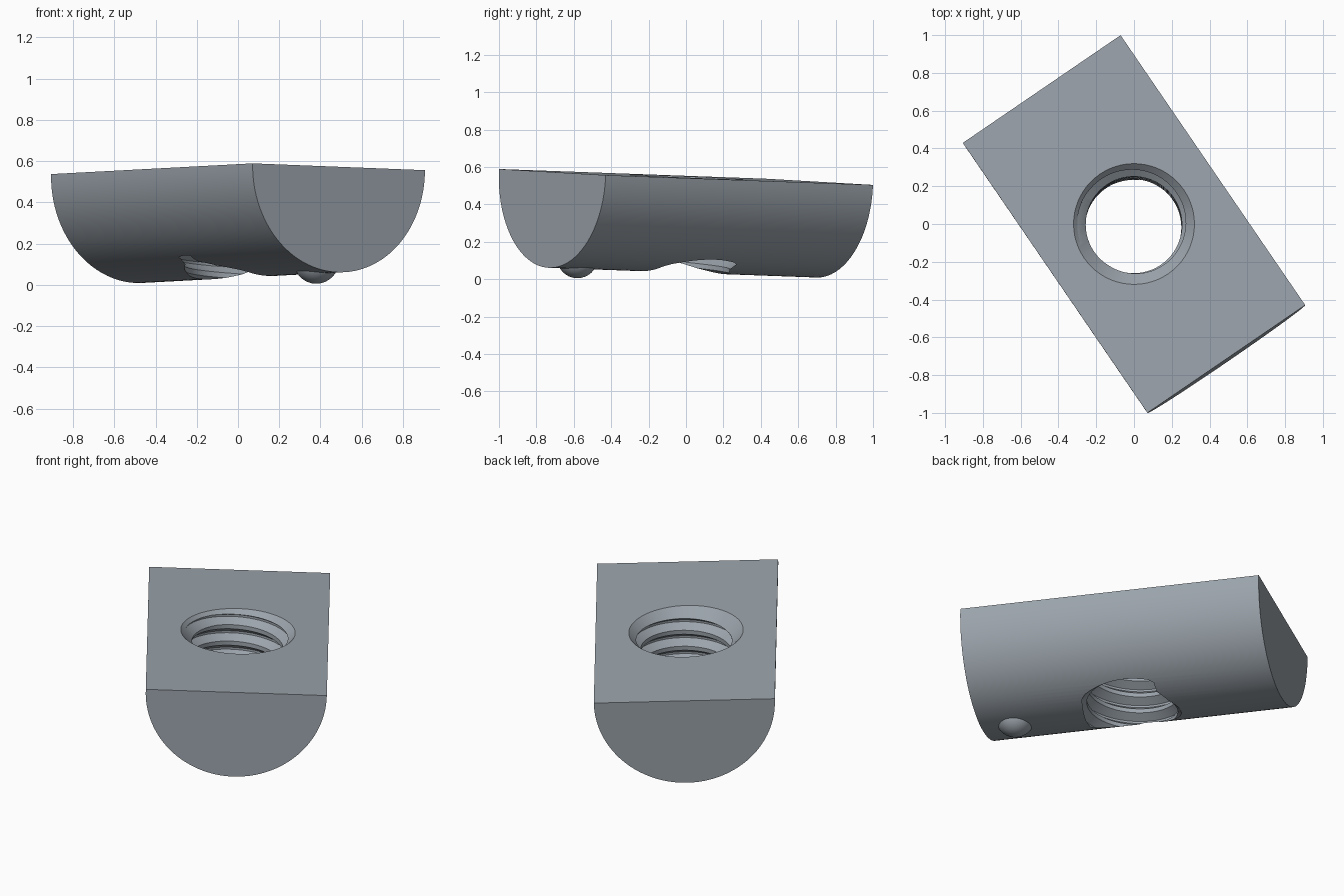
import bpy, bmesh, math
from mathutils import Matrix, Vector

if "Cube" in bpy.data.objects:
    bpy.data.objects.remove(bpy.data.objects["Cube"])

HALF_W, HALF_L, RADIUS, DROP = 0.506, 0.866, 0.506, 0.006
PITCH, CREST, ROOT, SEG = 0.1, 0.255, 0.30, 64

steel = bpy.data.materials.new("steel grey")
steel.diffuse_color = (0.33, 0.37, 0.41, 1)
steel.use_nodes = True
steel.node_tree.nodes["Principled BSDF"].inputs["Base Color"].default_value = steel.diffuse_color

# Tilted frame of the nut: across, along, up
across = Vector((0.835, 0.57, -0.033)).normalized()
along = Vector((-0.975, 1.43, -0.052))
along = (along - across * along.dot(across)).normalized()
up = across.cross(along)
FRAME = Matrix((across, along, up)).transposed().to_4x4()
FRAME.translation = (0, 0, 0.547)


def make(name, bm):
    bmesh.ops.recalc_face_normals(bm, faces=bm.faces)
    mesh = bpy.data.meshes.new(name)
    bm.to_mesh(mesh)
    bm.free()
    mesh.materials.append(steel)
    obj = bpy.data.objects.new(name, mesh)
    bpy.context.collection.objects.link(obj)
    obj.matrix_world = FRAME
    return obj


def activate(obj):
    bpy.ops.object.select_all(action='DESELECT')
    obj.select_set(True)
    bpy.context.view_layer.objects.active = obj


def cut(obj, cutter):
    mod = obj.modifiers.new("cut", 'BOOLEAN')
    mod.operation, mod.solver, mod.object = 'DIFFERENCE', 'EXACT', cutter
    activate(obj)
    bpy.ops.object.modifier_apply(modifier=mod.name)
    bpy.data.objects.remove(cutter)


# Half-round bar
bm = bmesh.new()
profile = [(-HALF_W, 0)]
for i in range(SEG + 1):
    a = math.pi + math.pi * i / SEG
    profile.append((RADIUS * math.cos(a), RADIUS * math.sin(a) - DROP))
profile.append((HALF_W, 0))
face = bm.faces.new([bm.verts.new((x, -HALF_L, z)) for x, z in profile])
ext = bmesh.ops.extrude_face_region(bm, geom=[face])["geom"]
bmesh.ops.translate(bm, vec=(0, 2 * HALF_L, 0),
                    verts=[g for g in ext if isinstance(g, bmesh.types.BMVert)])
body = make("half_round_body", bm)

# Countersink at the top of the hole
bm = bmesh.new()
bmesh.ops.create_cone(bm, cap_ends=True, segments=SEG, radius1=0.24, radius2=0.37,
                      depth=0.13, matrix=Matrix.Translation((0, 0, -0.015)))
countersink = make("countersink_cutter", bm)

# Helical thread cutter: four rows of points per turn
bm = bmesh.new()
steps = [(0, CREST), (0.25, CREST), (0.5625, ROOT), (0.6875, ROOT)]
rows, z0 = 9 * 4 + 1, -0.7225
cols = []
for i in range(SEG):
    t = i / SEG
    col = []
    for j in range(rows + (4 if i == 0 else 0)):
        frac, r = steps[j % 4]
        a = 2 * math.pi * t
        col.append(bm.verts.new((r * math.cos(a), r * math.sin(a),
                                 z0 + PITCH * (j // 4 + frac + t))))
    cols.append(col)
cols.append(cols[0][4:])
for i in range(SEG):
    for j in range(rows - 1):
        bm.faces.new((cols[i][j], cols[i + 1][j], cols[i + 1][j + 1], cols[i][j + 1]))
# Fan caps on both open ends
rim = [e for e in bm.edges if e.is_boundary]
for low in (True, False):
    edges = [e for e in rim if (e.verts[0].co.z < -0.3) == low]
    centre = bm.verts.new((0, 0, -0.8 if low else 0.35))
    for e in edges:
        bm.faces.new((e.verts[0], e.verts[1], centre))
thread = make("thread_cutter", bm)

cut(body, thread)
cut(body, countersink)

# Spring ball on the underside
bm = bmesh.new()
bmesh.ops.create_uvsphere(bm, u_segments=32, v_segments=16, radius=0.11,
                          matrix=Matrix.Translation((0, -0.68, -0.452)))
ball = make("spring_ball", bm)

for obj in (body, ball):
    activate(obj)
    bpy.ops.object.shade_smooth_by_angle(angle=math.radians(25))
